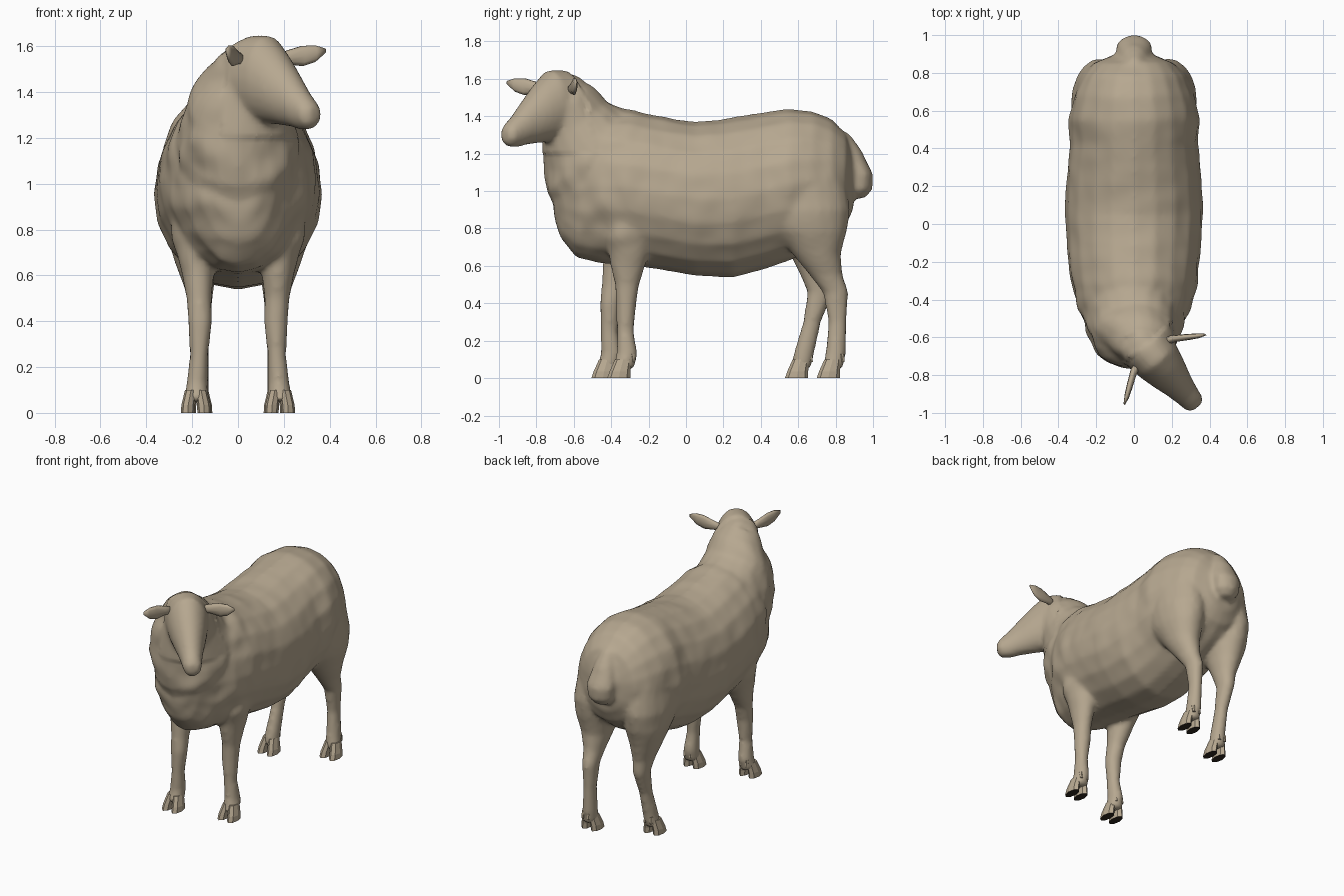
import bpy, bmesh, math
from mathutils import Vector, noise

if "Cube" in bpy.data.objects:
    bpy.data.objects.remove(bpy.data.objects["Cube"])


def material(name, rgb):
    m = bpy.data.materials.new(name)
    m.diffuse_color = (*rgb, 1)
    m.use_nodes = True
    m.node_tree.nodes["Principled BSDF"].inputs["Base Color"].default_value = m.diffuse_color
    return m


WOOL = material("tan wool", (0.47, 0.39, 0.28))
SOLE = material("dark sole", (0.03, 0.02, 0.015))
X, Y, Z = Vector((1, 0, 0)), Vector((0, 1, 0)), Vector((0, 0, 1))


def loft(bm, rings, n=20):
    """Skin a tube through (centre, u axis, v axis) ellipses and cap both ends."""
    loops = []
    for c, u, v in rings:
        loops.append([bm.verts.new(Vector(c) + u * math.cos(a) + v * math.sin(a))
                      for a in (2 * math.pi * i / n for i in range(n))])
    for a, b in zip(loops, loops[1:]):
        for i in range(n):
            j = (i + 1) % n
            bm.faces.new((a[i], a[j], b[j], b[i]))
    bm.faces.new(loops[0][::-1])
    bm.faces.new(loops[-1])


def finish(bm, name, mats=(WOOL,), smooth=True):
    bmesh.ops.recalc_face_normals(bm, faces=bm.faces)
    me = bpy.data.meshes.new(name)
    bm.to_mesh(me)
    bm.free()
    for m in mats:
        me.materials.append(m)
    for p in me.polygons:
        p.use_smooth = smooth
    ob = bpy.data.objects.new(name, me)
    bpy.context.collection.objects.link(ob)
    return ob


def clamp(t):
    return max(0.0, min(1.0, t))


parts = []  # closed pieces that get fused into one skin


def part(rings):
    bm = bmesh.new()
    loft(bm, rings)
    bmesh.ops.recalc_face_normals(bm, faces=bm.faces)
    parts.append(bm)


# Barrel: y, bottom, top, half width
BARREL = [(-.70, .84, 1.12, .09), (-.66, .74, 1.25, .16), (-.58, .645, 1.36, .225),
          (-.45, .615, 1.45, .295), (-.3, .605, 1.43, .335), (-.15, .585, 1.40, .35),
          (.05, .55, 1.365, .365), (.25, .54, 1.39, .355), (.42, .585, 1.42, .335),
          (.55, .63, 1.44, .345), (.68, .69, 1.425, .315), (.78, .75, 1.38, .275),
          (.85, .81, 1.31, .21), (.89, .9, 1.2, .12)]
part([((0, y, (b + t) / 2), X * w, Z * (t - b) / 2) for y, b, t, w in BARREL])

# Neck: x, y, z, half width, half depth
NECK_AXIS = Vector((0, .8, .6))
NECK = [(0, -.40, 1.08, .26, .34), (0, -.485, 1.185, .265, .325), (0, -.595, 1.345, .22, .215),
        (.03, -.63, 1.46, .185, .165), (.05, -.66, 1.54, .13, .12)]
part([((x, y, z), X * w, NECK_AXIS * d) for x, y, z, w, d in NECK])

# Head, turned toward the left side: distance forward, bottom, top, half width
FORWARD, SIDE = Vector((.65, -.76, 0)), Vector((.76, .65, 0))
CROWN = Vector((.07, -.66, 0))
HEAD = [(-.12, 1.36, 1.57, .09), (-.08, 1.3, 1.62, .125), (0, 1.28, 1.645, .135),
        (.09, 1.265, 1.645, .125), (.17, 1.26, 1.575, .105), (.26, 1.25, 1.485, .078),
        (.33, 1.235, 1.41, .062), (.38, 1.24, 1.365, .055), (.405, 1.265, 1.335, .035)]
part([(CROWN + FORWARD * t + Z * (a + b) / 2, SIDE * w, Z * (b - a) / 2)
      for t, a, b, w in HEAD])

# Tail: y, z, half width, half depth
TAIL = [(.83, 1.31, .04, .04), (.88, 1.21, .065, .06), (.925, 1.09, .095, .07),
        (.925, 1.01, .085, .07), (.92, .965, .045, .035)]
part([((0, y, z), X * w, Y * d) for y, z, w, d in TAIL])

# Legs: x, y, z, half width, half depth
FRONT = [(.18, -.30, 1.0, .12, .14), (.19, -.31, .76, .095, .13), (.175, -.31, .62, .07, .095),
         (.17, -.315, .5, .052, .062), (.165, -.32, .4, .05, .052), (.17, -.325, .25, .037, .043),
         (.178, -.315, .13, .044, .053), (.183, -.335, .05, .05, .055)]
HIND = [(.17, .62, 1.1, .14, .22), (.185, .64, .9, .145, .235), (.185, .665, .78, .13, .19),
        (.18, .70, .66, .095, .125), (.17, .75, .55, .062, .085), (.165, .80, .46, .047, .066),
        (.165, .81, .3, .037, .045), (.172, .80, .13, .043, .052), (.178, .785, .05, .048, .05)]
hooves = []
for side in (1, -1):
    for table, stride, top, span in ((FRONT, -.085, .75, .3), (HIND, -.17, .7, .5)):
        def step(z):
            return stride * clamp((top - z) / span) if side < 0 else 0
        part([((side * x, y + step(z), z), X * w, Y * d) for x, y, z, w, d in table])
        hooves.append((side * table[-1][0], table[-1][1] + step(0)))

# Fuse all pieces into one skin
fused = bmesh.new()
for bm in parts:
    tmp = bpy.data.meshes.new("tmp")
    bm.to_mesh(tmp)
    bm.free()
    fused.from_mesh(tmp)
    bpy.data.meshes.remove(tmp)
me = bpy.data.meshes.new("body")
fused.to_mesh(me)
fused.free()
body = bpy.data.objects.new("body", me)
bpy.context.collection.objects.link(body)
remesh = body.modifiers.new("fuse", "REMESH")
remesh.mode = "VOXEL"
remesh.voxel_size = 0.016
relax = body.modifiers.new("relax", "SMOOTH")
relax.factor, relax.iterations = 0.5, 5
skin = bpy.data.meshes.new_from_object(
    body.evaluated_get(bpy.context.evaluated_depsgraph_get()))
body.modifiers.clear()
body.data = skin
skin.materials.clear()
skin.materials.append(WOOL)

# Wool folds: soft noise on the fleece, strongest around neck and chest
normals = [v.normal.copy() for v in skin.vertices]
for v, nrm in zip(skin.vertices, normals):
    p = v.co
    on_face = p.z > 1.2 and (p - CROWN).dot(FORWARD) > -.02
    fleece = 0 if on_face else clamp((p.z - .6) / .12)
    amount = .006 + .012 * clamp((-.2 - p.y) / .3)
    folds = noise.noise(Vector((p.x * 5, p.y * 9, p.z * 8)))
    v.co = p + nrm * (folds * amount * fleece + .003)
for p in skin.polygons:
    p.use_smooth = True

# Ears: forward, sideways, height, half thickness, half width
EAR = [(.03, .09, 1.54, .02, .02), (.05, .14, 1.55, .022, .03), (.09, .2, 1.557, .02, .046),
       (.12, .245, 1.567, .016, .038), (.145, .285, 1.58, .005, .01)]
for side, name in ((1, "left_ear"), (-1, "right_ear")):
    bm = bmesh.new()
    loft(bm, [(CROWN + FORWARD * f + SIDE * s * side + Z * z, FORWARD * t, Z * w)
              for f, s, z, t, w in EAR], 10)
    finish(bm, name)

# Cloven hooves: two toes each, dark underneath, with small dew claws behind
for i, (x, y) in enumerate(hooves):
    bm = bmesh.new()
    for toe in (-1, 1):
        loft(bm, [((x + toe * .036, y - .024, 0.0), X * .03, Y * .062),
                  ((x + toe * .034, y - .018, .035), X * .03, Y * .056),
                  ((x + toe * .022, y, .1), X * .026, Y * .045)], 8)
        loft(bm, [((x + toe * .022, y + .055, .085), X * .01, Y * .01),
                  ((x + toe * .02, y + .045, .13), X * .014, Y * .016)], 6)
    ob = finish(bm, "hoof_%d" % (i + 1), (WOOL, SOLE), False)
    for p in ob.data.polygons:
        p.material_index = 1 if p.center.z < .005 else 0
